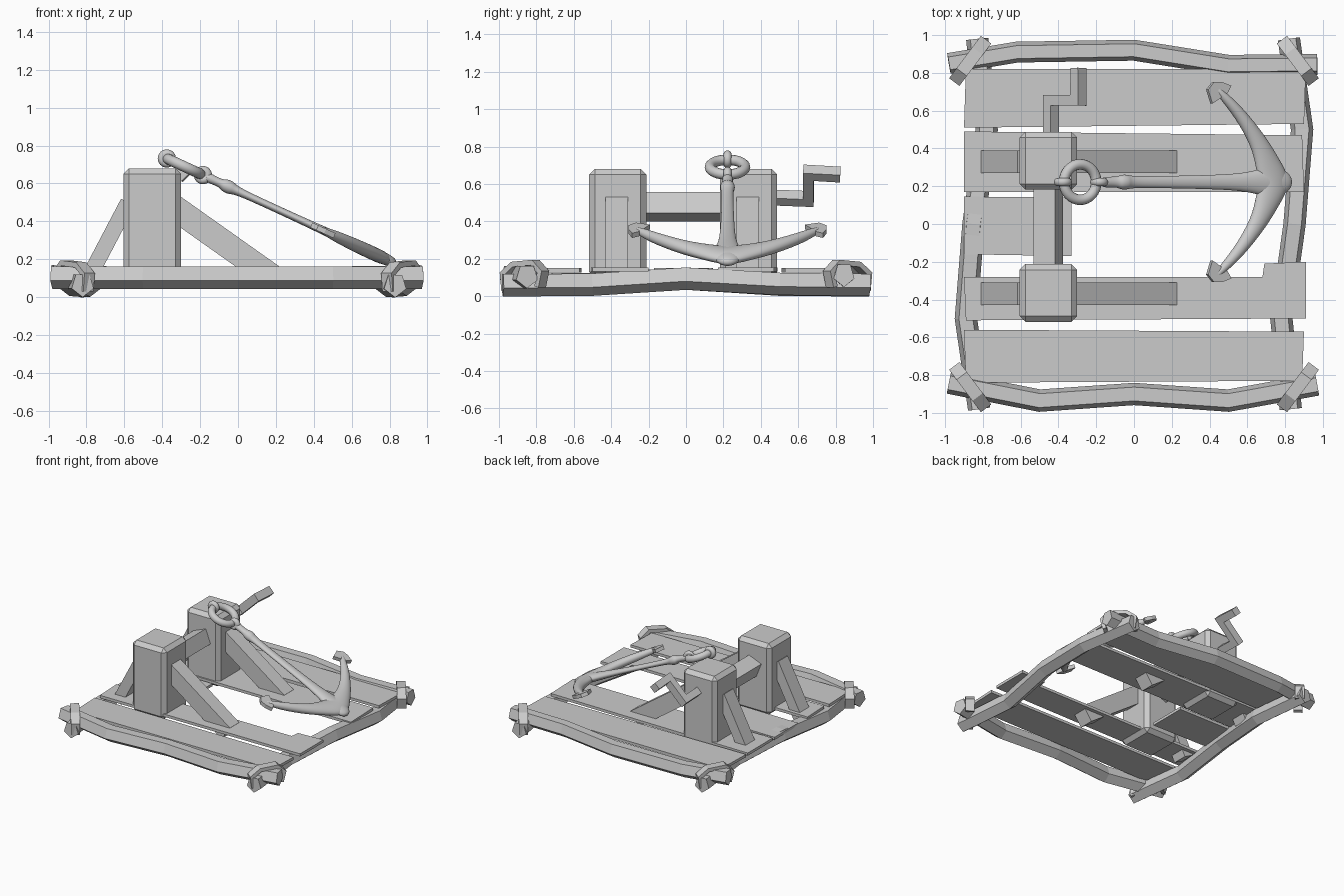
import bpy, bmesh, math
from mathutils import Vector, Matrix

cube = bpy.data.objects.get("Cube")
if cube:
    bpy.data.objects.remove(cube)

grey = bpy.data.materials.new("plain_grey")
grey.use_nodes = True
colour = (0.6, 0.6, 0.6, 1)
grey.diffuse_color = colour
grey.node_tree.nodes["Principled BSDF"].inputs["Base Color"].default_value = colour


def finish(name, bm, matrix=None):
    bmesh.ops.recalc_face_normals(bm, faces=bm.faces)
    mesh = bpy.data.meshes.new(name)
    bm.to_mesh(mesh)
    bm.free()
    mesh.materials.append(grey)
    obj = bpy.data.objects.new(name, mesh)
    bpy.context.collection.objects.link(obj)
    if matrix:
        obj.matrix_world = matrix
    return obj


def smooth(obj, levels=2):
    for face in obj.data.polygons:
        face.use_smooth = True
    if levels:
        sub = obj.modifiers.new("round", 'SUBSURF')
        sub.levels = sub.render_levels = levels


def ngon(sides, start=0.0):
    step = math.tau / sides
    return [(math.cos(start + i * step), math.sin(start + i * step)) for i in range(sides)]


def sweep(name, path, section, up, sizes, matrix=None):
    """Carry a section along a path with mitred corners; sizes are (side, up) per point."""
    bm = bmesh.new()
    pts, up, rings = [Vector(p) for p in path], Vector(up).normalized(), []
    for i, p in enumerate(pts):
        before = (p - pts[max(i - 1, 0)]).normalized()
        after = (pts[min(i + 1, len(pts) - 1)] - p).normalized()
        tangent = (before + after).normalized()
        mitre = 1 / max(0.5, tangent.dot(after if after.length else before))
        side = tangent.cross(up).normalized()
        lift = side.cross(tangent)
        a, b = sizes[i] if isinstance(sizes, list) else sizes
        rings.append([bm.verts.new(p + side * (x * a * mitre) + lift * (y * b)) for x, y in section])
    n = len(section)
    for r, s in zip(rings, rings[1:]):
        for j in range(n):
            bm.faces.new((r[j], r[(j + 1) % n], s[(j + 1) % n], s[j]))
    bm.faces.new(rings[0])
    bm.faces.new(rings[-1])
    return finish(name, bm, matrix)


def prism(name, outline, low, high, matrix=None):
    bm = bmesh.new()
    face = bm.faces.new([bm.verts.new((x, y, low)) for x, y in outline])
    moved = bmesh.ops.extrude_face_region(bm, geom=[face])["geom"]
    verts = [v for v in moved if isinstance(v, bmesh.types.BMVert)]
    bmesh.ops.translate(bm, verts=verts, vec=(0, 0, high - low))
    return finish(name, bm, matrix)


Z = (0, 0, 1)
SQUARE = [(-1, -1), (1, -1), (1, 1), (-1, 1)]
PENTAGON = ngon(5, math.radians(54))

# Bent frame logs
sweep("front_log", [(-.98, -.84, .108), (-.5, -.935, .108), (0, -.9, .108),
                    (.5, -.935, .108), (.97, -.85, .108)], PENTAGON, Z, (.062, .066))
sweep("back_log", [(-.98, .85, .115), (-.62, .91, .108), (0, .92, .108),
                   (.5, .84, .108), (.97, .845, .115)], PENTAGON, Z, (.058, .066))
side_path = [(.83, -.98, .064), (.78, -.5, .068), (.85, 0, .1), (.89, .5, .072), (.82, .98, .066)]
sweep("left_log", side_path, PENTAGON, Z, (.062, .066))
sweep("right_log", [(-x, -y, z) for x, y, z in side_path], PENTAGON, Z, (.062, .066))

# Corner lashings: flat straps over each joint
for sx in (-1, 1):
    for sy in (-1, 1):
        middle = Vector((sx * .87, sy * .86, 0))
        along = Vector((sx * .6, -sy * .8, 0))
        across = along.cross(Vector(Z))
        arch = [middle + along * t + Vector((0, 0, h)) for t, h in
                ((-.12, .03), (-.13, .12), (-.065, .17), (.065, .18), (.12, .13), (.1, .05))]
        sweep("corner_lashing", arch, SQUARE, across, (.014, .034))

# Deck planks, one broken short and one with a stepped edge
planks = [
    [(-.9, .51), (.9, .53), (.91, .82), (-.89, .82)],
    [(-.9, .17), (.9, .17), (.89, .47), (-.9, .49)],
    [(-.9, -.16), (-.33, -.17), (-.33, .14), (-.9, .145)],
    [(-.89, -.51), (.91, -.5), (.91, -.2), (.69, -.21), (.68, -.28), (-.9, -.28)],
    [(-.9, -.56), (.9, -.57), (.89, -.83), (-.89, -.84)],
]
for i, outline in enumerate(planks):
    prism("deck_plank", outline, .128 + .003 * (i % 2), .15 + .003 * (i % 2))

# Posts with chamfered edges, each with two braces
for y in (-.365, .335):
    bm = bmesh.new()
    bmesh.ops.create_cube(bm, size=1, matrix=Matrix.Translation((-.453, y, .39))
                          @ Matrix.Diagonal((.305, .305, .58, 1)))
    bmesh.ops.bevel(bm, geom=bm.edges[:], offset=.03, segments=1, affect='EDGES')
    finish("post", bm)
    mid = y - .005
    sweep("long_brace", [(-.34, mid, .475), (.19, mid, .1)], SQUARE, Z, (.06, .067))
    sweep("short_brace", [(-.58, mid, .5), (-.79, mid, .1)], SQUARE, Z, (.06, .042))

# Tilted crossbeam and crank handle
sweep("crossbeam", [(-.453, -.3, .478), (-.453, .3, .478)], SQUARE, (-.37, 0, .93), (.06, .06))
sweep("crank_handle", [(-.44, .4, .53), (-.44, .655, .52), (-.295, .655, .66), (-.295, .825, .65)],
      SQUARE, (-1, 0, 1), (.028, .032))

# Anchor, laid out flat: x down the shank, y along the arms, origin at the ring
lay = Matrix.Translation((-.285, .222, .69)) @ Matrix.Rotation(math.radians(24.7), 4, 'Y')


def torus(name, major, minor, matrix):
    bm = bmesh.new()
    ring, tube = ngon(32), ngon(12)
    rows = [[bm.verts.new(((major + minor * a) * c, (major + minor * a) * s, minor * b))
             for a, b in tube] for c, s in ring]
    for i, row in enumerate(rows):
        nxt = rows[(i + 1) % len(rows)]
        for j in range(len(tube)):
            k = (j + 1) % len(tube)
            bm.faces.new((row[j], row[k], nxt[k], nxt[j]))
    smooth(finish(name, bm, matrix), 0)


torus("anchor_ring", .094, .028, lay)
for x, name in ((-.1, "ring_link"), (.11, "ring_shackle")):
    torus(name, .026, .022, lay @ Matrix.Translation((x, 0, 0)) @ Matrix.Rotation(math.pi / 2, 4, 'X'))

ROUND = ngon(10)
shank = [(.12, .03, .03), (.17, .03, .025), (.22, .03, .024), (.235, .042, .038), (.28, .042, .038),
         (.295, .032, .022), (.5, .034, .02), (.8, .04, .022), (.98, .052, .03), (1.08, .085, .036),
         (1.18, .08, .036), (1.235, .03, .02)]
smooth(sweep("anchor_shank", [(u, 0, 0) for u, a, b in shank], ROUND, Z,
             [(a, b) for u, a, b in shank], lay))

half = [(1.09, .1, .074), (1.045, .21, .05), (.925, .37, .034), (.83, .46, .025), (.785, .505, .012)]
arm = [(u, -v, r) for u, v, r in reversed(half)] + [(1.14, 0, .092)] + half
smooth(sweep("anchor_arms", [(u, v, 0) for u, v, r in arm], ROUND, Z,
             [(r, min(r, .038)) for u, v, r in arm], lay))

# Barbed fluke at each arm end
for s in (-1, 1):
    barb = [(.775, .53), (.74, .49), (.765, .415), (.82, .45), (.855, .475), (.875, .51), (.82, .53)]
    prism("anchor_fluke", [(u, v * s) for u, v in barb], -.014, .014, lay)
